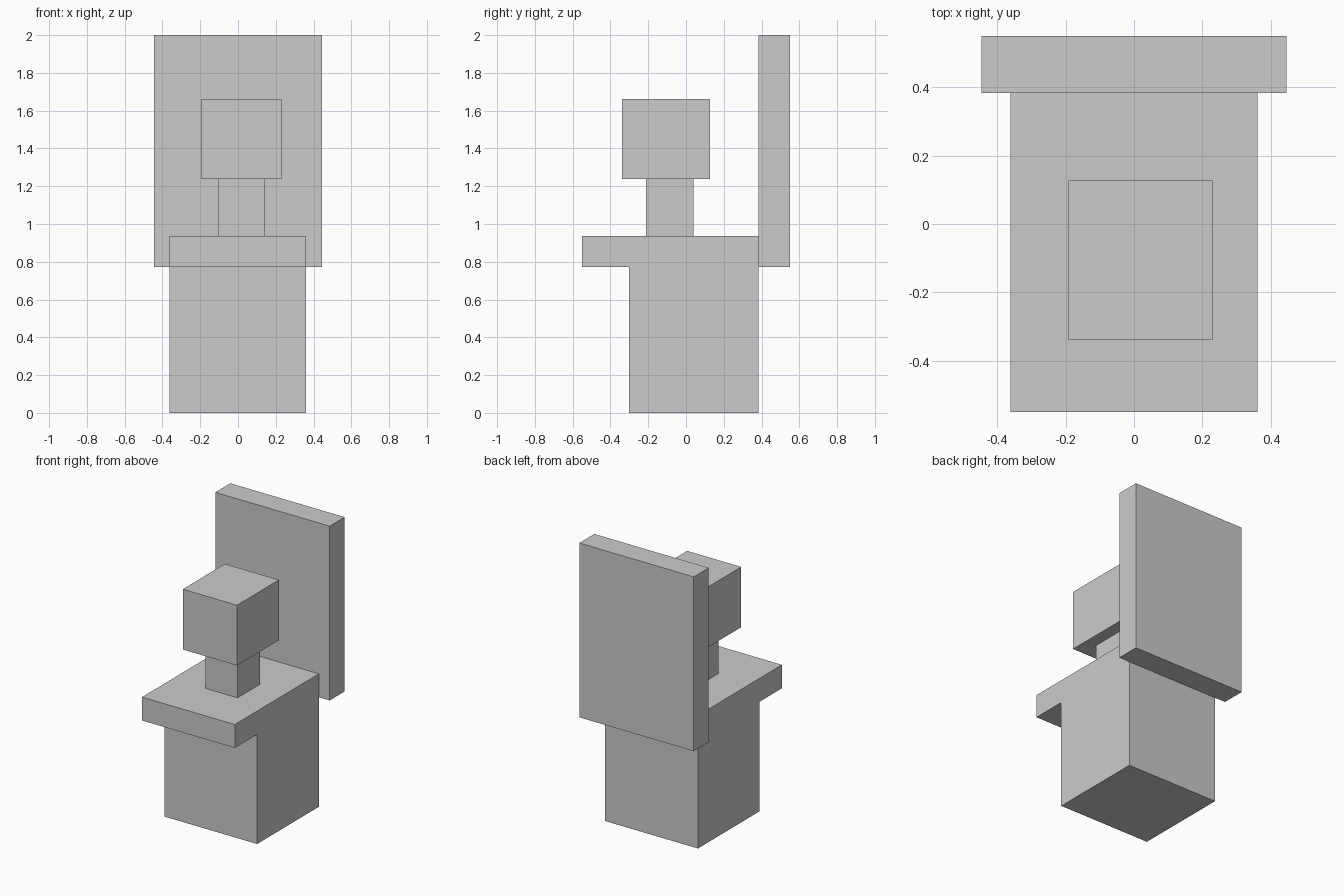
import bpy
import bmesh

if "Cube" in bpy.data.objects:
    bpy.data.objects.remove(bpy.data.objects["Cube"])


def extrude_profile(name, profile, x0, x1):
    """Extrude a closed (y, z) outline along x into a solid."""
    bm = bmesh.new()
    face = bm.faces.new([bm.verts.new((x0, y, z)) for y, z in profile])
    new = bmesh.ops.extrude_face_region(bm, geom=[face])["geom"]
    verts = [g for g in new if isinstance(g, bmesh.types.BMVert)]
    bmesh.ops.translate(bm, verts=verts, vec=(x1 - x0, 0, 0))
    bmesh.ops.recalc_face_normals(bm, faces=bm.faces)
    mesh = bpy.data.meshes.new(name)
    bm.to_mesh(mesh)
    bm.free()
    obj = bpy.data.objects.new(name, mesh)
    bpy.context.collection.objects.link(obj)
    return obj


def block(name, x, y, z):
    """Box given as (min, max) ranges on each axis."""
    outline = [(y[0], z[0]), (y[1], z[0]), (y[1], z[1]), (y[0], z[1])]
    return extrude_profile(name, outline, *x)


# Pedestal with the overhanging front ledge
extrude_profile("pedestal", [(-0.302, 0), (0.384, 0), (0.384, 0.937),
                             (-0.551, 0.937), (-0.551, 0.772), (-0.302, 0.772)],
                -0.362, 0.361)

# Tall panel fixed to the back
block("back_panel", (-0.446, 0.446), (0.384, 0.551), (0.772, 2.0))

# Post and the larger block it carries
block("post", (-0.106, 0.144), (-0.211, 0.039), (0.937, 1.237))
block("top_block", (-0.192, 0.23), (-0.34, 0.127), (1.237, 1.662))
